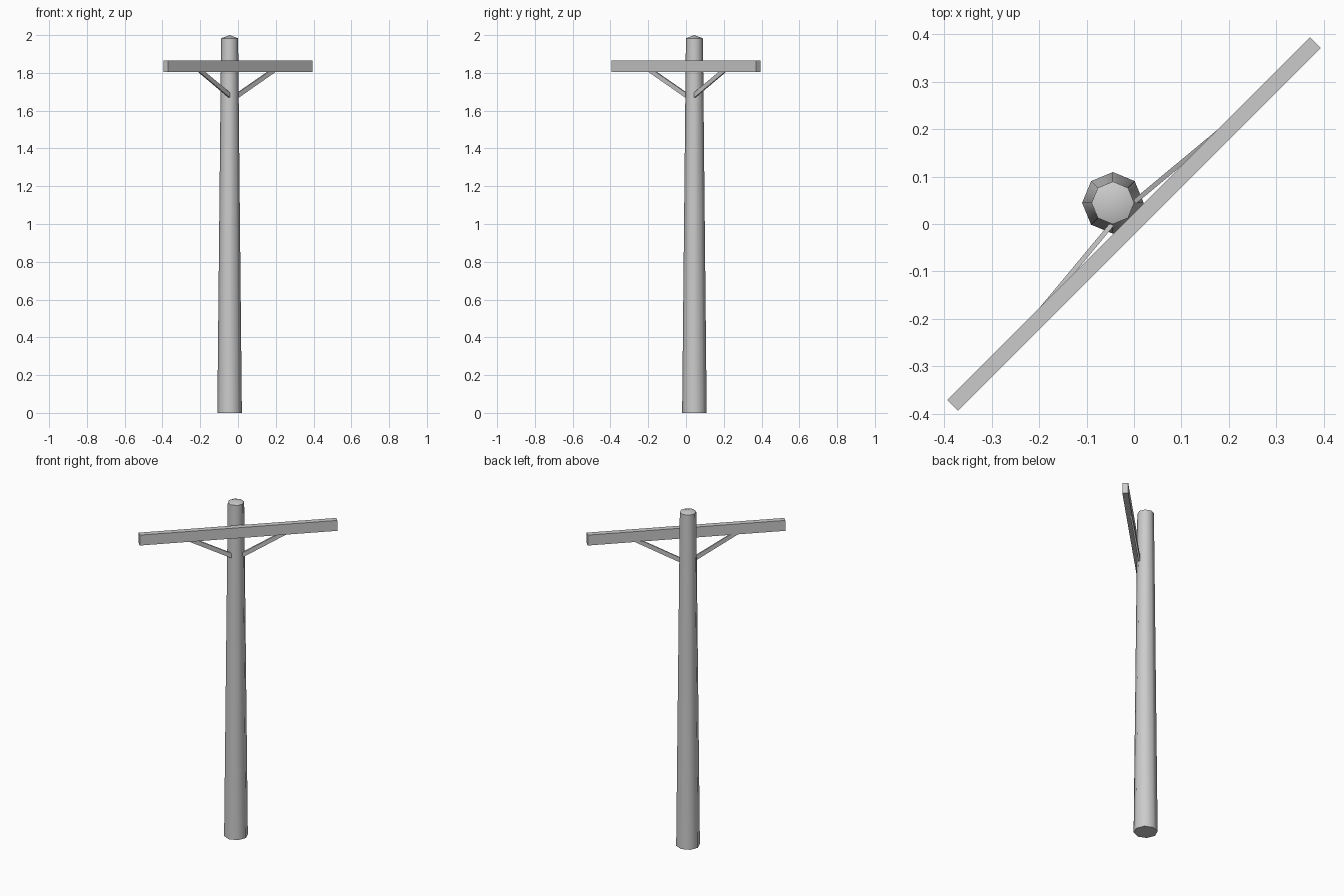
import bpy, bmesh, math
from mathutils import Matrix, Vector

if "Cube" in bpy.data.objects:
    bpy.data.objects.remove(bpy.data.objects["Cube"])

TURN = Matrix.Rotation(math.radians(45), 4, 'Z')  # crossarm runs along the diagonal


def finish(name, bm, smooth=False):
    bmesh.ops.recalc_face_normals(bm, faces=bm.faces)
    mesh = bpy.data.meshes.new(name)
    bm.to_mesh(mesh)
    bm.free()
    obj = bpy.data.objects.new(name, mesh)
    bpy.context.collection.objects.link(obj)
    if smooth:
        bpy.ops.object.select_all(action='DESELECT')
        obj.select_set(True)
        bpy.context.view_layer.objects.active = obj
        bpy.ops.object.shade_smooth_by_angle(angle=math.radians(50))
    return obj


# Tapered eight-sided pole with a shallow pointed top
PEAK, SHOULDER = 2.0, 1.983
bm = bmesh.new()
rings = []
for radius, z in ((0.065, 0), (0.045, SHOULDER)):
    rings.append([bm.verts.new((-0.0445 + radius * math.cos(i * math.pi / 4),
                                0.0445 + radius * math.sin(i * math.pi / 4), z))
                  for i in range(8)])
tip = bm.verts.new((-0.0445, 0.0445, PEAK))
bm.faces.new(rings[0])
for i in range(8):
    j = (i + 1) % 8
    bm.faces.new((rings[0][i], rings[0][j], rings[1][j], rings[1][i]))
    bm.faces.new((rings[1][i], rings[1][j], tip))
finish("pole", bm, smooth=True)

# Crossarm
bm = bmesh.new()
bmesh.ops.create_cube(bm, size=1, matrix=TURN @ Matrix.Translation((0, 0, 1.835))
                      @ Matrix.Diagonal((1.082, 0.032, 0.062, 1)))
finish("crossarm", bm)


# Diagonal braces: flat bars from the pole up to the underside of the arm
def brace(name, side):
    bm = bmesh.new()
    profile = ((0.030, 1.667), (0.288, 1.806), (0.238, 1.806), (0.030, 1.695))
    loops = []
    for offset in (-0.005, 0.005):
        loops.append([bm.verts.new(TURN @ Vector((side * u, 0.0355 - 0.092 * u + offset, z)))
                      for u, z in profile])
    bm.faces.new(loops[0])
    bm.faces.new(loops[1])
    for i in range(4):
        j = (i + 1) % 4
        bm.faces.new((loops[0][i], loops[0][j], loops[1][j], loops[1][i]))
    finish(name, bm)


brace("brace_left", -1)
brace("brace_right", 1)
